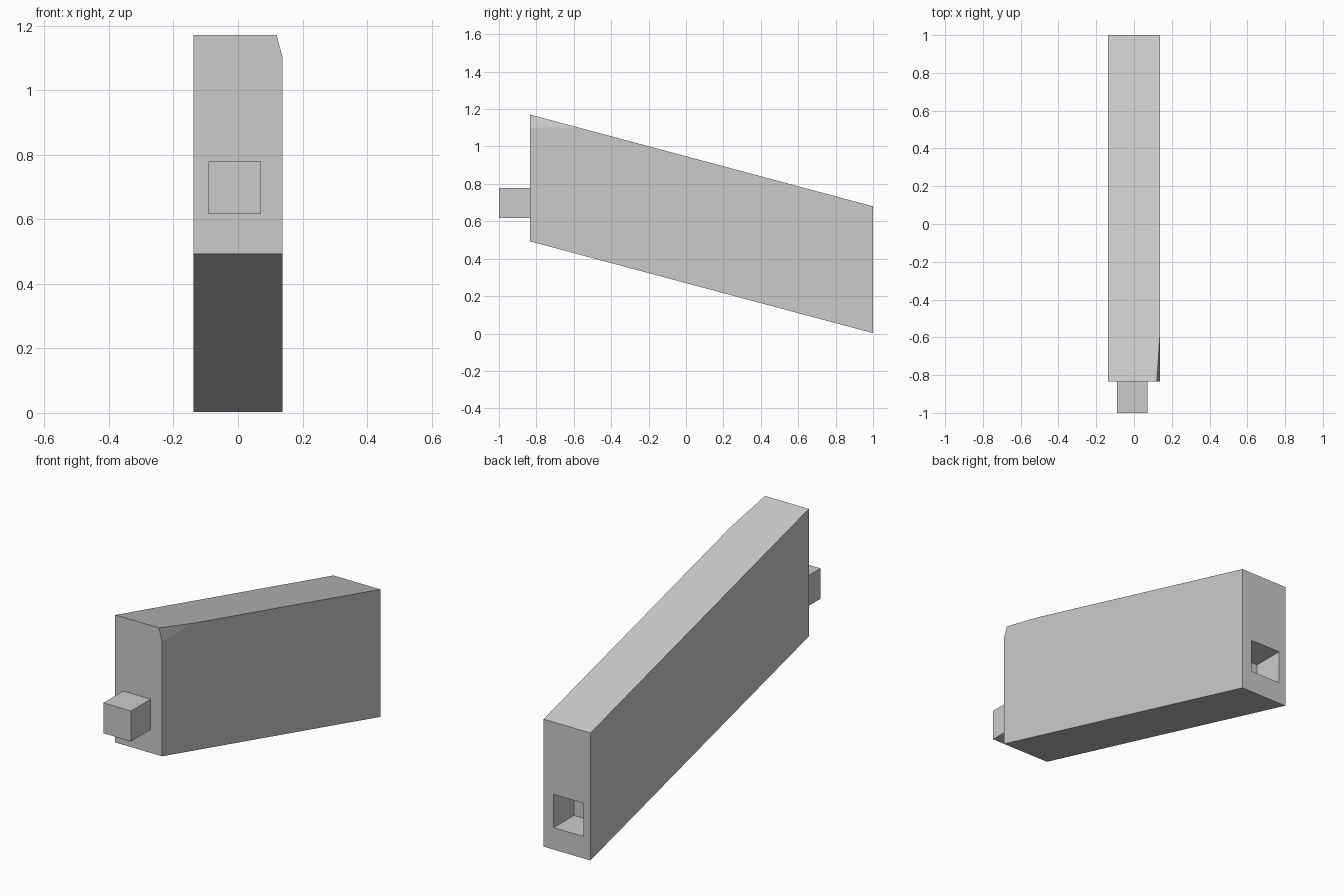
import bpy, bmesh
from mathutils import Vector

cube = bpy.data.objects.get("Cube")
if cube:
    bpy.data.objects.remove(cube, do_unlink=True)

grey = bpy.data.materials.new("light grey")
grey.use_nodes = True
grey.diffuse_color = (0.6, 0.6, 0.6, 1)
grey.node_tree.nodes["Principled BSDF"].inputs["Base Color"].default_value = (0.6, 0.6, 0.6, 1)


def make_object(name, bm):
    bmesh.ops.recalc_face_normals(bm, faces=bm.faces)
    mesh = bpy.data.meshes.new(name)
    bm.to_mesh(mesh)
    bm.free()
    mesh.materials.append(grey)
    obj = bpy.data.objects.new(name, mesh)
    bpy.context.collection.objects.link(obj)
    return obj


def box(name, centre, size):
    bm = bmesh.new()
    bmesh.ops.create_cube(bm, size=1)
    for v in bm.verts:
        v.co = Vector(centre) + v.co * Vector(size)
    return make_object(name, bm)


# Slanted block: side profile extruded across the width
half_width, front, back = 0.138, -0.835, 1.0
profile = [(front, 0.493), (back, 0.002), (back, 0.68), (front, 1.171)]
bm = bmesh.new()
face = bm.faces.new([bm.verts.new((-half_width, y, z)) for y, z in profile])
side = bmesh.ops.extrude_face_region(bm, geom=[face])
bmesh.ops.translate(bm, vec=(2 * half_width, 0, 0),
                    verts=[g for g in side["geom"] if isinstance(g, bmesh.types.BMVert)])
bmesh.ops.recalc_face_normals(bm, faces=bm.faces)

# Clipped upper front corner
low = Vector((half_width, front, 1.102))
top = Vector((0.12, front, 1.171))
rear = Vector((half_width, -0.575, 1.1014))
normal = (rear - low).cross(top - low).normalized()
if normal.x < 0:
    normal.negate()
cut = bmesh.ops.bisect_plane(bm, geom=bm.verts[:] + bm.edges[:] + bm.faces[:],
                             plane_co=low, plane_no=normal, clear_outer=True)
bmesh.ops.holes_fill(bm, edges=[e for e in bm.edges if e.is_boundary])
block = make_object("slanted_block", bm)

# Socket in the back face
cutter = box("socket_cutter", (-0.01, back, 0.207), (0.177, 0.34, 0.177))
cutter.hide_render = True
cutter.hide_viewport = True
socket = block.modifiers.new("socket", 'BOOLEAN')
socket.operation = 'DIFFERENCE'
socket.solver = 'EXACT'
socket.object = cutter

# Peg on the front face
box("front_peg", (-0.01, (front - 1) / 2, 0.698), (0.162, 1 + front, 0.162))
